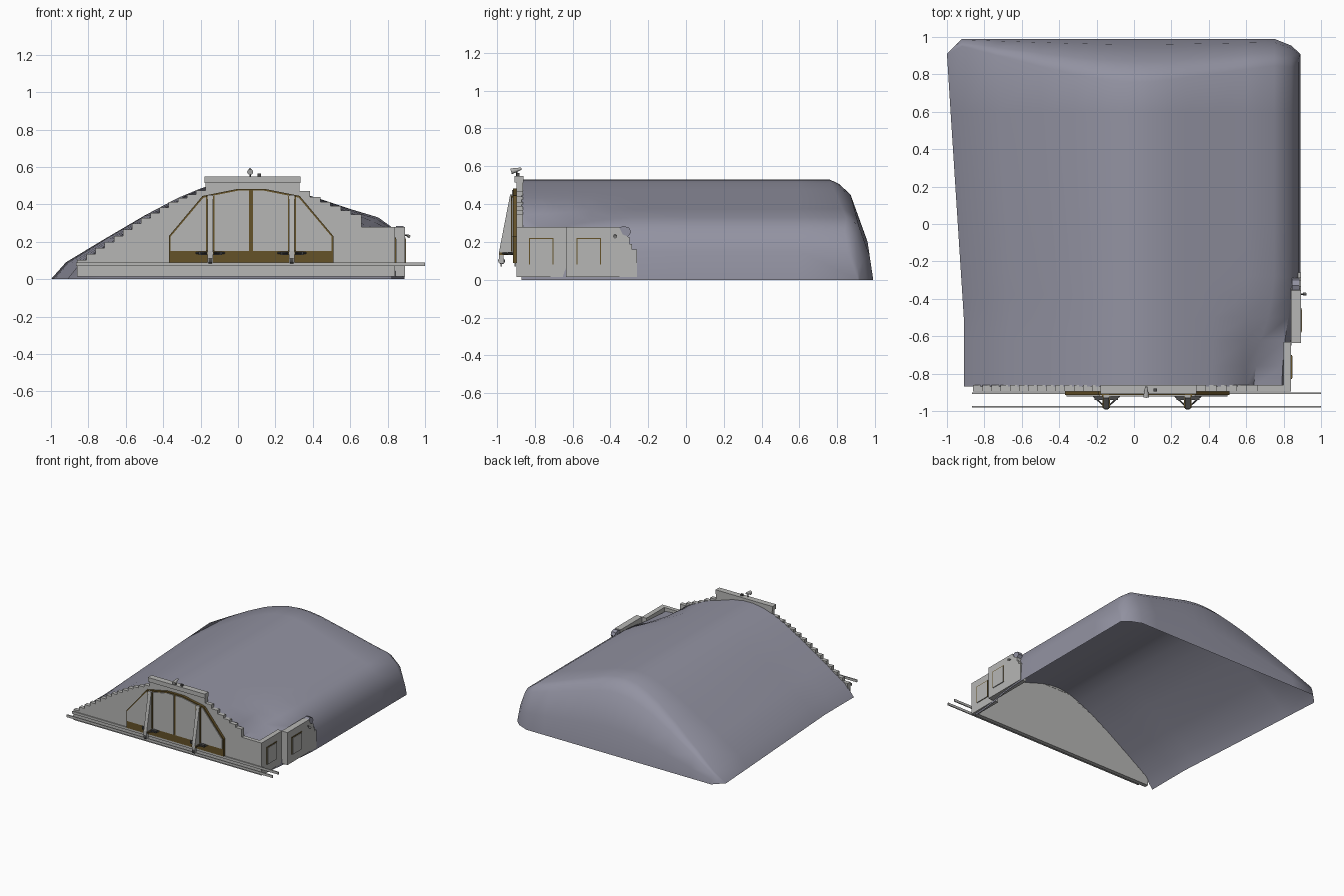
import bpy, bmesh, math
from mathutils import Vector

if "Cube" in bpy.data.objects:
    bpy.data.objects.remove(bpy.data.objects["Cube"])


def material(name, rgb):
    m = bpy.data.materials.new(name)
    m.diffuse_color = (*rgb, 1)
    m.use_nodes = True
    m.node_tree.nodes["Principled BSDF"].inputs["Base Color"].default_value = m.diffuse_color
    return m


EARTH = material("grey_violet_earth", (0.29, 0.29, 0.36))
CONCRETE = material("light_concrete", (0.47, 0.47, 0.46))
BROWN = material("brown_steel", (0.13, 0.085, 0.022))
DARK = material("dark_metal", (0.07, 0.07, 0.07))


def finish(name, bm, mat):
    bmesh.ops.recalc_face_normals(bm, faces=bm.faces)
    me = bpy.data.meshes.new(name)
    bm.to_mesh(me)
    bm.free()
    me.materials.append(mat)
    ob = bpy.data.objects.new(name, me)
    bpy.context.collection.objects.link(ob)
    return ob


def prism(name, pts, axis, a, b, mat):
    """Extrude a 2D outline along x (pts = y,z) or y (pts = x,z)."""
    place = (lambda p, t: (t, p[0], p[1])) if axis == 'x' else (lambda p, t: (p[0], t, p[1]))
    bm = bmesh.new()
    lo = [bm.verts.new(place(p, a)) for p in pts]
    hi = [bm.verts.new(place(p, b)) for p in pts]
    n = len(pts)
    bm.faces.new(lo)
    bm.faces.new(hi[::-1])
    for i in range(n):
        bm.faces.new((lo[i], lo[(i + 1) % n], hi[(i + 1) % n], hi[i]))
    return finish(name, bm, mat)


def box(name, x0, x1, y0, y1, z0, z1, mat):
    return prism(name, [(x0, z0), (x1, z0), (x1, z1), (x0, z1)], 'y', y0, y1, mat)


def rod(name, p, q, r, mat, sides=8, r2=None):
    p, q = Vector(p), Vector(q)
    bm = bmesh.new()
    bmesh.ops.create_cone(bm, cap_ends=True, segments=sides, radius1=r,
                          radius2=r if r2 is None else r2, depth=(q - p).length)
    ob = finish(name, bm, mat)
    ob.location = (p + q) / 2
    ob.rotation_euler = (q - p).to_track_quat('Z', 'Y').to_euler()
    return ob


# earth mound: open shell lofted from one cross-section
PROFILE = [(-1, 0), (-.92, .09), (-.73, .205), (-.5, .34), (-.32, .435), (-.2, .485), (-.1, .517),
           (0, .53), (.08, .528), (.18, .51), (.28, .478), (.42, .435),
           (.6, .375), (.75, .33), (.84, .265), (.88, .15), (.89, 0)]
FRONT_RIGHT = [(.60, .345), (.64, .265), (.79, .25), (.815, .15), (.82, 0)]
rows = []
for y, k in [(-.87, 1), (-.76, .9), (-.62, .65), (-.5, .3), (-.38, .1), (-.28, 0),
             (0, 0), (.3, 0), (.6, 0)]:
    s = .91 + .09 * min(1, max(0, (y + .5) / 1.4))
    row = []
    for i, (x, z) in enumerate(PROFILE):
        j = i - 12
        if j >= 0:
            fx, fz = FRONT_RIGHT[j]
            x, z = x + (fx - x) * k, z + (fz - z) * k
        row.append((x * s if x < 0 else x, y, z))
    rows.append(row)
for depth, h in [(.23, 1), (.18, .955), (.12, .85), (.03, .38), (0, 0)]:
    row = []
    for x, z in PROFILE:
        chamfer = max(0, -.92 - x) + max(0, x - .8) * .9
        row.append((x, .99 - chamfer - depth * z / .53, z * h))
    rows.append(row)
bm = bmesh.new()
grid = [[bm.verts.new(p) for p in r] for r in rows]
for a, b in zip(grid, grid[1:]):
    for i in range(len(a) - 1):
        bm.faces.new((a[i], a[i + 1], b[i + 1], b[i]))
bmesh.ops.remove_doubles(bm, verts=bm.verts, dist=.0005)
bmesh.ops.dissolve_degenerate(bm, edges=bm.edges, dist=.0003)
mound = finish("earth_mound", bm, EARTH)
bpy.context.view_layer.objects.active = mound
mound.select_set(True)
bpy.ops.object.shade_smooth_by_angle(angle=math.radians(50))
mound.select_set(False)


# front wall with stepped shoulders
def steps(line, n):
    """Staircase between the points of a rising (x, z) line."""
    out = []
    x0, x1 = line[0][0], line[-1][0]
    for i in range(n):
        xa, xb = x0 + (x1 - x0) * i / n, x0 + (x1 - x0) * (i + 1) / n
        xm = (xa + xb) / 2
        for (px, pz), (qx, qz) in zip(line, line[1:]):
            if min(px, qx) <= xm <= max(px, qx):
                z = pz + (qz - pz) * (xm - px) / (qx - px)
                out += [(xa, z), (xb, z)]
                break
    return out


left = steps([(-.86, .085), (-.53, .305), (-.34, .415), (-.175, .485)], 14)
right = steps([(.33, .485), (.46, .415), (.66, .335)], 6)
prism("front_wall", [(-.86, .015)] + left + [(-.175, .52), (.33, .52)] + right
      + [(.66, .28), (.84, .28), (.84, .015)], 'y', -.895, -.862, CONCRETE)
box("parapet", -.18, .335, -.908, -.86, .515, .55, CONCRETE)

# wing walls on the right, the second one set outwards
box("wing_wall_front", .80, .84, -.893, -.63, .015, .28, CONCRETE)
prism("wing_wall_rear", [(-.635, .015), (-.26, .015), (-.26, .16), (-.285, .16), (-.285, .19),
      (-.30, .19), (-.30, .225), (-.335, .24), (-.355, .28), (-.635, .28)],
      'x', .84, .892, CONCRETE)
prism("wing_end_rubble", [(-.355, .275), (-.33, .285), (-.30, .275), (-.29, .25), (-.31, .225),
      (-.35, .24)], 'x', .845, .885, EARTH)
for name, x, y in (("front", .84, -.83), ("rear", .892, -.58)):
    box("side_door_frame_" + name, x - .003, x + .004, y, y + .13, .08, .222, BROWN)
    box("side_door_" + name, x, x + .007, y + .006, y + .124, .08, .215, CONCRETE)
rod("side_lamp_arm", (.88, -.375, .235), (.912, -.375, .235), .004, DARK)
rod("side_lamp", (.905, -.375, .233), (.92, -.375, .226), .008, CONCRETE)

# main double door: brown backing with concrete leaves in front
door = [(-.37, .09), (-.37, .23), (-.19, .445), (0, .483), (.14, .483), (.33, .445),
        (.51, .23), (.51, .09)]
prism("door_frame", door, 'y', -.915, -.89, BROWN)
CX = .07
for side, tag in ((-1, "left"), (1, "right")):
    leaf = [(.010, .15), (.43, .15), (.43, .228), (.255, .436), (.066, .474), (.010, .474)]
    prism("door_leaf_" + tag, [(CX + side * a, z) for a, z in leaf], 'y', -.921, -.9, CONCRETE)

    # tapering buttress with feet, braces and wheels
    c = CX + side * .218
    prism("buttress_" + tag, [(-.915, .45), (-.93, .45), (-.988, .15), (-.988, .09), (-.965, .09),
          (-.965, .14), (-.915, .14)], 'x', c - .014, c + .014, CONCRETE)
    for e in (-1, 1):
        box("buttress_edge", c + e * .018 - .004, c + e * .018 + .004, -.926, -.91, .15, .445, BROWN)
        rod("brace", (c + e * .075, -.915, .14), (c + e * .01, -.975, .14), .005, DARK, 6)
        box("foot_pad", c + e * .04 - .022, c + e * .04 + .022, -.94, -.918, .13, .148, DARK)
    box("foot_plate_" + tag, c - .02, c + .02, -.985, -.915, .132, .145, BROWN)
    rod("wheel_" + tag, (c - .01, -.975, .1), (c + .01, -.975, .1), .018, DARK, 12)

# rails for the doors
for i, y in enumerate((-.904, -.977)):
    box("door_rail_%d" % (i + 1), -.865, 1.0, y - .004, y + .004, .07, .09, CONCRETE)

# floodlight and sensor on the parapet
rod("floodlight_post", (.065, -.895, .545), (.065, -.895, .58), .004, DARK)
rod("floodlight", (.065, -.925, .573), (.065, -.87, .588), .016, CONCRETE, 12, .006)
box("roof_sensor", .105, .122, -.895, -.88, .55, .565, DARK)
